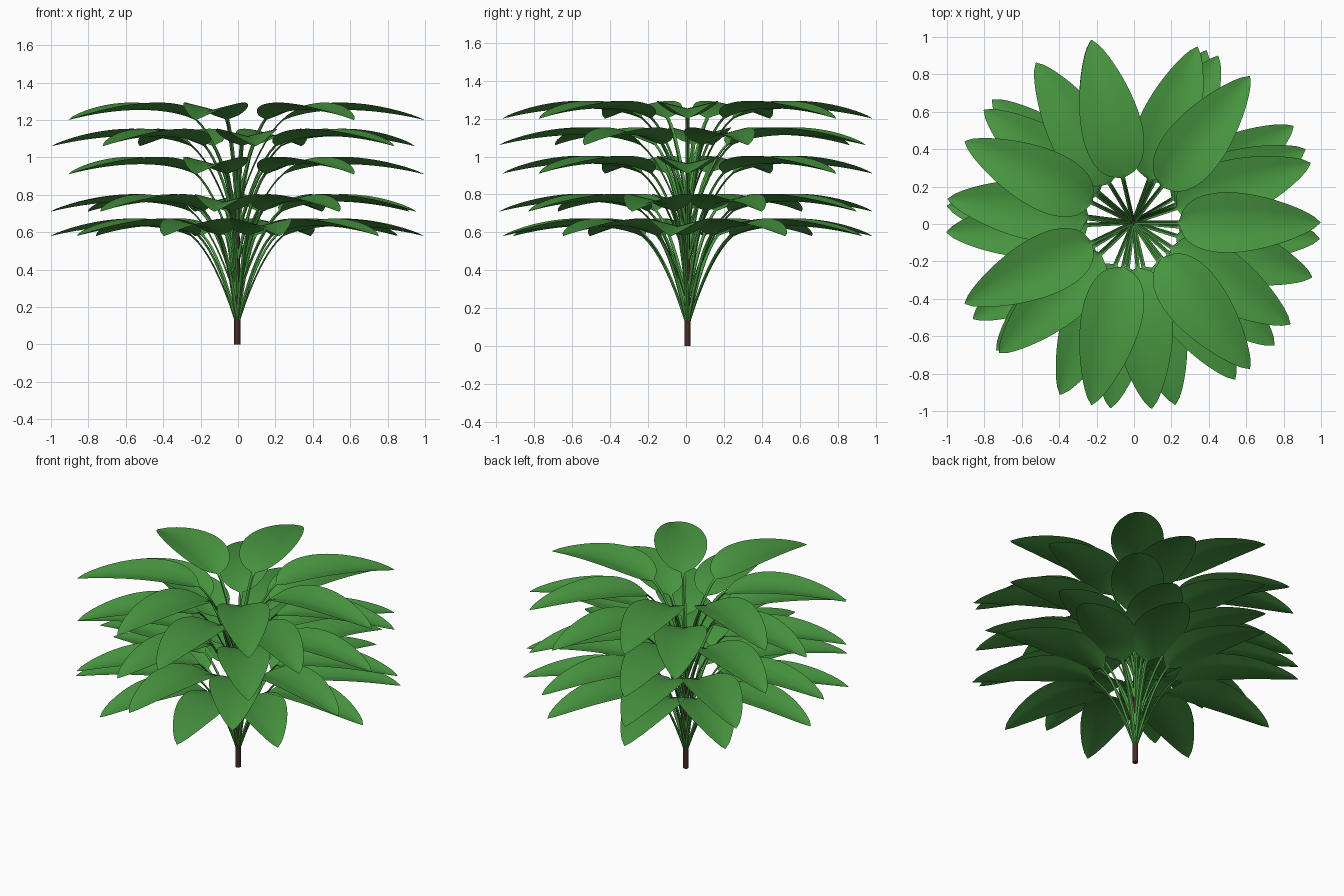
import bpy, bmesh, math
from mathutils import Vector
from mathutils.geometry import interpolate_bezier

cube = bpy.data.objects.get("Cube")
if cube:
    bpy.data.objects.remove(cube, do_unlink=True)


def material(name, rgb):
    m = bpy.data.materials.new(name)
    m.use_nodes = True
    m.diffuse_color = (*rgb, 1)
    m.node_tree.nodes["Principled BSDF"].inputs["Base Color"].default_value = (*rgb, 1)
    return m


leaf_green = material("leaf green", (0.065, 0.31, 0.052))
stem_brown = material("stem brown", (0.065, 0.024, 0.018))
CENTRE = Vector((-0.004, 0.008, 0))


def bezier(points, count):
    return interpolate_bezier(*[Vector((r, 0, z)) for r, z in points], count)


# Leaf midrib in the radial plane, heights measured from the leaf tip
STALK = bezier([(0.004, -0.49), (0.06, -0.3), (0.15, -0.08), (0.25, 0.0)], 10)
BLADE = bezier([(0.25, 0.0), (0.42, 0.075), (0.72, 0.068), (1.0, 0.0)], 25)
COLUMNS = (-1, -0.5, 0, 0.5, 1)


def leaf_rows():
    """Midrib point, half width and edge lift for each row of a leaf."""
    rows = [(p, 0.011, 0.008) for p in STALK[:-1]]
    for i, p in enumerate(BLADE):
        t = i / (len(BLADE) - 1)
        half = 0.162 * max(math.sin(math.pi * t ** 0.75), 0) ** 0.7
        half = max(half, 0.011 if t < 0.5 else 0.002)
        rows.append((p, half, max(0.25 * half, 0.008 * (1 - t))))
    return rows


ROWS = leaf_rows()


def add_leaf(bm, angle, tip_z):
    out = Vector((math.cos(angle), math.sin(angle), 0))
    side = Vector((-out.y, out.x, 0))
    grid = []
    for i, (p, half, lift) in enumerate(ROWS):
        # Edges lift along the normal of the midrib
        d = (ROWS[min(i + 1, len(ROWS) - 1)][0] - ROWS[max(i - 1, 0)][0]).normalized()
        row = []
        for u in COLUMNS:
            r = p.x - d.z * lift * abs(u)
            z = p.z + d.x * lift * abs(u)
            row.append(bm.verts.new(CENTRE + out * r + side * (half * u) + Vector((0, 0, tip_z + z))))
        grid.append(row)
    for a, b in zip(grid, grid[1:]):
        for j in range(len(COLUMNS) - 1):
            bm.faces.new((a[j], b[j], b[j + 1], a[j + 1]))


def finish(name, bm, mat):
    mesh = bpy.data.meshes.new(name)
    bm.to_mesh(mesh)
    bm.free()
    mesh.materials.append(mat)
    ob = bpy.data.objects.new(name, mesh)
    bpy.context.collection.objects.link(ob)
    bpy.ops.object.select_all(action="DESELECT")
    ob.select_set(True)
    bpy.context.view_layer.objects.active = ob
    bpy.ops.object.shade_smooth_by_angle(angle=math.radians(40))


# Five whorls of leaves: name, leaf count, first angle, tip height
WHORLS = (
    ("lowest_leaves", 10, 31, 0.58),
    ("low_leaves", 9, 23, 0.71),
    ("middle_leaves", 7, 0, 0.91),
    ("high_leaves", 7, 18.5, 1.06),
    ("top_leaves", 7, 0, 1.20),
)
for name, count, first, tip_z in WHORLS:
    bm = bmesh.new()
    for k in range(count):
        add_leaf(bm, math.radians(first + 360 * k / count), tip_z)
    finish(name, bm, leaf_green)

# Central stem
STEM_HEIGHT = 0.95
bm = bmesh.new()
bmesh.ops.create_cone(bm, cap_ends=True, segments=12, radius1=0.017, radius2=0.011, depth=STEM_HEIGHT)
bmesh.ops.translate(bm, verts=bm.verts, vec=CENTRE + Vector((0, 0, STEM_HEIGHT / 2)))
finish("stem", bm, stem_brown)
